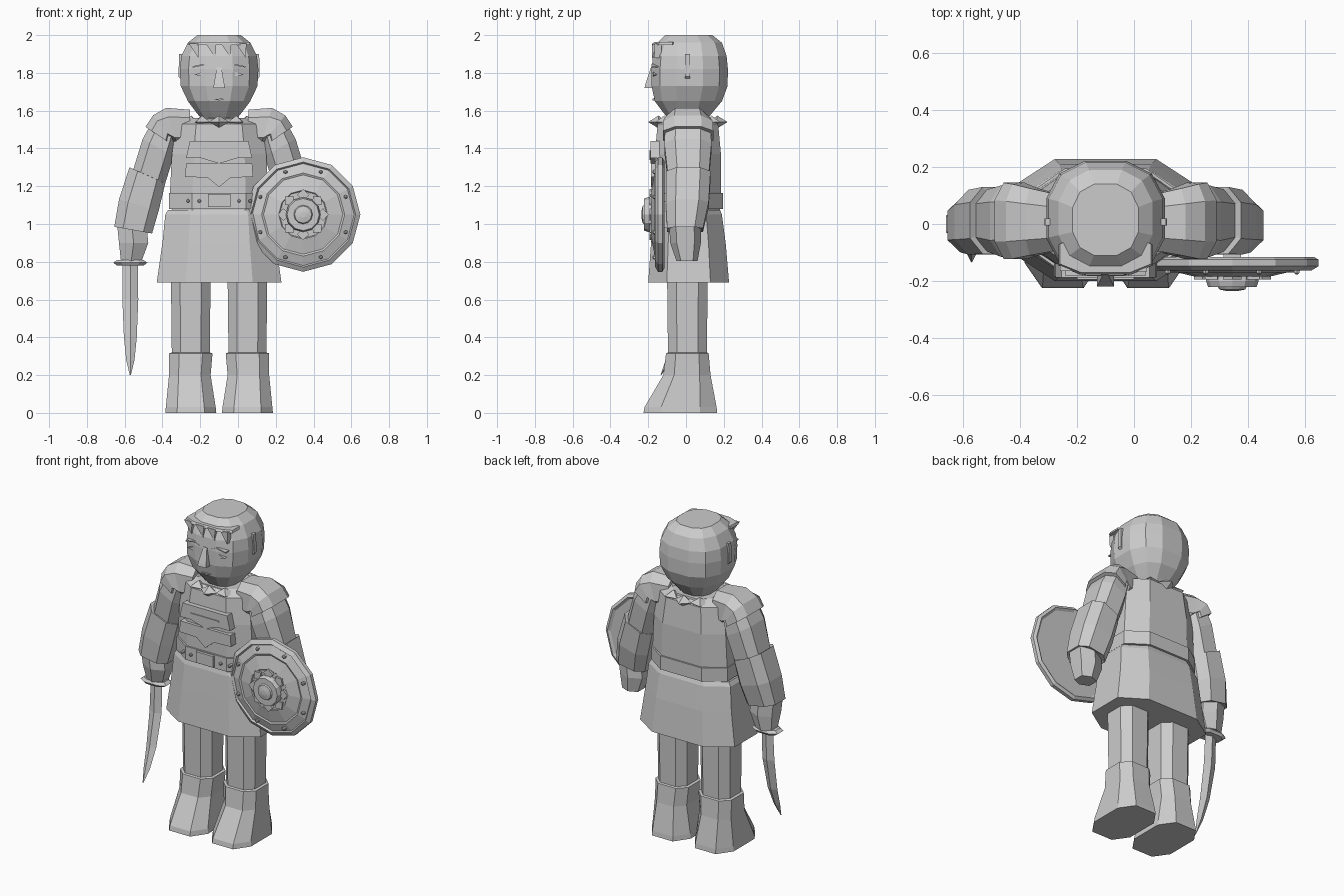
import bpy, bmesh
from math import sin, cos, pi
from mathutils import Vector

cube = bpy.data.objects.get("Cube")
if cube:
    bpy.data.objects.remove(cube, do_unlink=True)

BODY_X = -0.1  # the figure stands left of the middle, the shield fills the right

grey = bpy.data.materials.new("plain grey")
grey.use_nodes = True
grey.diffuse_color = (0.6, 0.6, 0.6, 1)
grey.node_tree.nodes["Principled BSDF"].inputs["Base Color"].default_value = grey.diffuse_color


def finish(name, bm):
    bmesh.ops.remove_doubles(bm, verts=bm.verts, dist=0.0005)
    bmesh.ops.recalc_face_normals(bm, faces=bm.faces)
    mesh = bpy.data.meshes.new(name)
    bm.to_mesh(mesh)
    bm.free()
    mesh.materials.append(grey)
    obj = bpy.data.objects.new(name, mesh)
    bpy.context.collection.objects.link(obj)
    return obj


def skin(name, rings):
    """Join rings of points into a closed tube."""
    bm = bmesh.new()
    rows = [[bm.verts.new(p) for p in ring] for ring in rings]
    n = len(rows[0])
    for low, high in zip(rows, rows[1:]):
        for i in range(n):
            j = (i + 1) % n
            bm.faces.new((low[i], low[j], high[j], high[i]))
    bm.faces.new(rows[0])
    bm.faces.new(rows[-1])
    return finish(name, bm)


def unit_ring(n, power, turn):
    pts = []
    for i in range(n):
        a = (i + turn) * 2 * pi / n
        pts.append([abs(t) ** power * (1 if t > 0 else -1) for t in (cos(a), sin(a))])
    top = max(p[0] for p in pts)
    return [(x / top, y / top) for x, y in pts]


def loft(name, sections, side=1, n=8, power=0.7, turn=0.5):
    """Sections: inner x, inner z, outer x, outer z, front y, back y."""
    rings = []
    for xa, za, xb, zb, front, back in sections:
        ring = []
        for u, v in unit_ring(n, power, turn):
            x = (xa + xb + u * (xb - xa)) / 2
            z = (za + zb + u * (zb - za)) / 2
            y = (front + back + v * (back - front)) / 2
            ring.append((BODY_X + side * x, y, z))
        rings.append(ring)
    return skin(name, rings)


def level(z, half, front, back, x=0):
    return (x - half, z, x + half, z, front, back)


def box(name, x, half, z0, z1, front, back, side=1):
    return loft(name, [level(z0, half, front, back, x), level(z1, half, front, back, x)], side, n=4)


def plate(name, outline, front, back, side=1):
    return skin(name, [[(BODY_X + side * x, y, z) for x, z in outline] for y in (front, back)])


def symmetric(half):
    return half + [(-x, z) for x, z in reversed(half) if x > 0]


def lathe(name, profile, cx, cz, n=12, turn=0.0):
    """Rings about a front to back axis; profile is radius, y."""
    rings = []
    for r, y in profile:
        rings.append([(cx + r * sin((i + turn) * 2 * pi / n), y,
                       cz + r * cos((i + turn) * 2 * pi / n)) for i in range(n)])
    return skin(name, rings)


# Head
loft("head", [level(1.54, .08, -.08, .1), level(1.59, .12, -.12, .14),
              level(1.65, .165, -.165, .19), level(1.73, .203, -.182, .22),
              level(1.82, .208, -.182, .222), level(1.89, .2, -.175, .215),
              level(1.96, .165, -.15, .19), level(2, .115, -.11, .14)], n=12, power=0.8)
loft("nose", [level(1.72, .03, -.22, -.15), level(1.74, .028, -.215, -.15),
              level(1.83, .012, -.185, -.15)], n=4)
plate("mouth", symmetric([(0, 1.665), (.03, 1.662), (0, 1.65)][:2]) + [(0, 1.653)], -.178, -.15)
loft("fringe_band", [level(1.948, .165, -.178, -.04), level(1.963, .16, -.17, -.04)])
for x in (-.13, -.04, .04, .12):
    plate("fringe_lock", [(x - .03, 1.955), (x + .025, 1.955), (x + .02, 1.88), (x, 1.91)],
          -.185 + abs(x) * .15, -.13)
for s in (-1, 1):
    plate("brow", [(.04, 1.83), (.08, 1.848), (.14, 1.835), (.14, 1.828), (.08, 1.84)],
          -.183, -.13, s)
    plate("eye", [(.045, 1.79), (.09, 1.805), (.13, 1.79), (.09, 1.782)], -.176, -.13, s)
    plate("sideburn", [(.16, 1.72), (.215, 1.78), (.212, 1.9), (.16, 1.9)], -.005, .02, s)

# Torso, belt and skirt
loft("torso", [level(1.07, .25, -.165, .18), level(1.17, .26, -.165, .185),
               level(1.37, .25, -.165, .185), level(1.53, .225, -.15, .17),
               level(1.56, .15, -.11, .13)])
loft("belt", [level(1.08, .265, -.175, .195), level(1.165, .265, -.175, .195)])
loft("skirt", [level(.69, .33, -.2, .228), level(.9, .3, -.185, .21),
               level(1.05, .285, -.172, .19), level(1.075, .27, -.165, .18)])
plate("upper_chest_plate", symmetric([(0, 1.32), (.1, 1.35), (.175, 1.35), (.155, 1.44)]), -.188, -.13)
plate("lower_chest_plate", symmetric([(0, 1.195), (.06, 1.245), (.18, 1.25), (.175, 1.32)]), -.184, -.13)
plate("chest_chevron", symmetric([(0, 1.34), (.1, 1.385), (.1, 1.393), (0, 1.35)][:3]) + [(0, 1.35)],
      -.194, -.15)
box("belt_buckle", 0, .06, 1.09, 1.16, -.192, -.15)
for x in (-.165, -.105, .105, .165):
    lathe("belt_stud", [(.01, -.15), (.01, -.182), (.005, -.186)], BODY_X + x, 1.122, n=6)

# Collar of pointed studs
loft("collar", [level(1.51, .16, -.13, .155), level(1.56, .14, -.115, .14)])
for i in range(10):
    a = i * 2 * pi / 10 - pi / 2
    out = Vector((cos(a), sin(a), 0))
    across = Vector((-sin(a), cos(a), 0))
    hub = Vector((BODY_X, .01, 1.54)) + out * .155
    up = Vector((0, 0, 1))
    rim = [hub + across * .055, hub + up * .034, hub - across * .055, hub - up * .034]
    skin("collar_stud", [[hub + out * .055] * 4, rim, [hub - out * .04] * 4])

# Limbs, both sides
for s in (-1, 1):
    loft("shoulder_pad", [(.15, 1.42, .155, 1.605, -.09, .1), (.22, 1.41, .28, 1.615, -.11, .125),
                          (.25, 1.45, .35, 1.575, -.122, .14), (.25, 1.42, .39, 1.515, -.122, .145)], s)
    loft("upper_arm", [(.22, 1.45, .36, 1.53, -.11, .13), (.24, 1.36, .405, 1.45, -.115, .135),
                       (.29, 1.2, .46, 1.27, -.095, .12)], s)
    loft("sleeve", [(.3, 1.225, .455, 1.285, -.09, .115), (.285, 1.215, .475, 1.3, -.105, .13),
                    (.32, 1.07, .53, 1.13, -.107, .12), (.355, .95, .555, .985, -.1, .09),
                    (.375, .96, .535, .99, -.08, .07)], s)
    loft("hand", [(.385, 1, .54, 1, -.08, .07), (.375, .9, .53, .9, -.075, .07),
                  (.41, .805, .52, .805, -.045, .055)], s, n=6, power=0.8)
    loft("leg", [level(.28, .1, -.095, .11, .15), level(.72, .105, -.1, .115, .15)], s)
    loft("boot", [level(0, .135, -.225, .165, .15), level(.03, .132, -.22, .162, .15),
                  level(.2, .11, -.12, .13, .155), level(.315, .115, -.106, .12, .15),
                  level(.32, .1, -.095, .11, .15)], s)

# Curved sword in the right hand
loft("sword_guard", [level(.78, .07, -.045, .045, .47), level(.795, .09, -.055, .055, .47),
                     level(.81, .07, -.045, .045, .47)], -1)
loft("sword_blade", [level(.8, .04, -.015, .02, .47), level(.6, .042, -.025, .01, .47),
                     level(.4, .034, -.068, -.03, .47), level(.28, .022, -.108, -.08, .47),
                     level(.2, .003, -.135, -.13, .47)], -1, n=4, turn=0)

# Round shield on the left arm
SX, SZ = .345, 1.05
lathe("shield", [(.27, -.125), (.285, -.115), (.303, -.125), (.303, -.148), (.278, -.163),
                 (.27, -.153), (.22, -.17), (.21, -.166), (.13, -.185), (.125, -.18)], SX, SZ)
lathe("shield_boss", [(.09, -.17), (.092, -.2), (.085, -.222), (.05, -.222), (.045, -.23),
                      (.015, -.236)], SX, SZ)
for i in range(8):
    a = i * pi / 4
    skin("boss_petal", [[(SX + r * sin(a + t), y, SZ + r * cos(a + t))
                         for r, t in ((.07, 0), (.11, .3), (.135, 0), (.11, -.3))]
                        for y in (-.17, -.194)])
    b = a + pi / 8
    lathe("shield_rivet", [(.011, -.15), (.011, -.172), (.005, -.177)],
          SX + .245 * sin(b), SZ + .245 * cos(b), n=6)
box("shield_grip", SX - BODY_X, .03, .98, 1.12, -.125, -.085)
